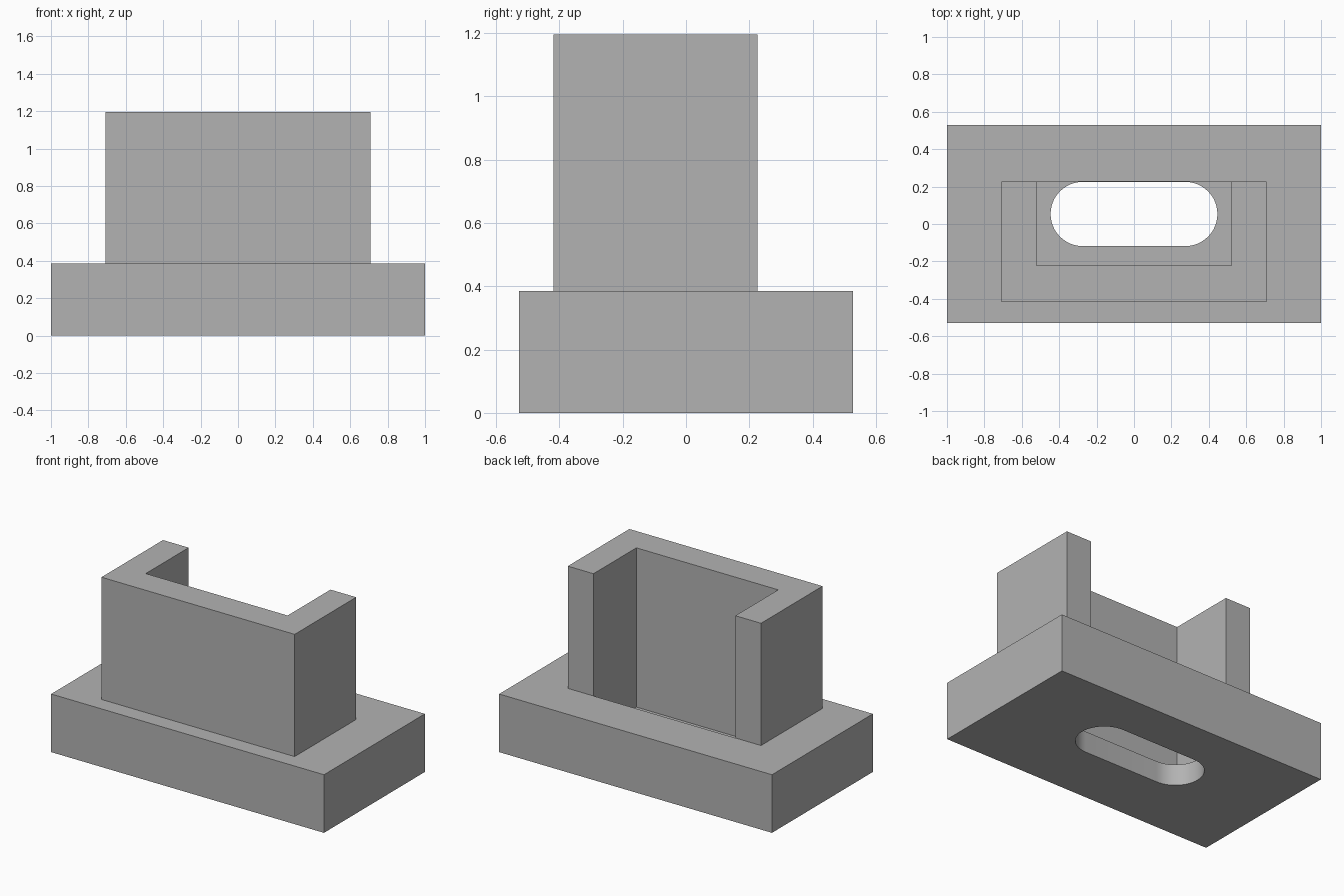
import bpy, bmesh, math

if "Cube" in bpy.data.objects:
    bpy.data.objects.remove(bpy.data.objects["Cube"], do_unlink=True)

# Main dimensions
BASE_X, BASE_Y, BASE_TOP = 1.0, 0.528, 0.385
WALL_X, WALL_FRONT, WALL_TOP = 0.708, -0.418, 1.195
CAVITY_X, CAVITY_FRONT, BACK = 0.52, -0.223, 0.226
FLOOR = 0.14
SLOT_X, SLOT_FRONT, SLOT_BACK = 0.446, -0.118, 0.225

grey = bpy.data.materials.new("plain grey")
grey.use_nodes = True
colour = (0.45, 0.45, 0.45, 1)
grey.diffuse_color = colour
grey.node_tree.nodes["Principled BSDF"].inputs["Base Color"].default_value = colour


def prism(name, outline, bottom, top):
    """Extrude a flat outline upward into a solid."""
    bm = bmesh.new()
    face = bm.faces.new([bm.verts.new((x, y, bottom)) for x, y in outline])
    up = bmesh.ops.extrude_face_region(bm, geom=[face])["geom"]
    bmesh.ops.translate(bm, vec=(0, 0, top - bottom),
                        verts=[v for v in up if isinstance(v, bmesh.types.BMVert)])
    bmesh.ops.recalc_face_normals(bm, faces=bm.faces)
    mesh = bpy.data.meshes.new(name)
    bm.to_mesh(mesh)
    bm.free()
    mesh.materials.append(grey)
    obj = bpy.data.objects.new(name, mesh)
    bpy.context.collection.objects.link(obj)
    return obj


def rectangle(x, front, back):
    return [(-x, front), (x, front), (x, back), (-x, back)]


def cut(target, cutter):
    """Subtract a cutter, apply the result and drop the cutter."""
    mod = target.modifiers.new("cut", "BOOLEAN")
    mod.operation, mod.solver, mod.object = "DIFFERENCE", "EXACT", cutter
    bpy.context.view_layer.objects.active = target
    bpy.ops.object.modifier_apply(modifier=mod.name)
    bpy.data.objects.remove(cutter, do_unlink=True)


# Base block with a sunken cavity
base = prism("base", rectangle(BASE_X, -BASE_Y, BASE_Y), 0, BASE_TOP)
cut(base, prism("cavity_cutter", rectangle(CAVITY_X, CAVITY_FRONT, BACK), FLOOR, 1))

# Round-ended slot through the cavity floor
radius = (SLOT_BACK - SLOT_FRONT) / 2
middle = (SLOT_BACK + SLOT_FRONT) / 2
steps = 24
slot = []
for side in (1, -1):
    for i in range(steps + 1):
        a = math.pi * (i / steps - 0.5)
        slot.append((side * (SLOT_X - radius + radius * math.cos(a)),
                     middle + side * radius * math.sin(a)))
cut(base, prism("slot_cutter", slot, -0.1, FLOOR + 0.1))

# U-shaped wall, open at the back
half = [(WALL_X, WALL_FRONT), (WALL_X, BACK), (CAVITY_X, BACK), (CAVITY_X, CAVITY_FRONT)]
wall = prism("wall", half + [(-x, y) for x, y in reversed(half)], BASE_TOP, WALL_TOP)

# Smooth slot ends, crisp corners
for obj in (base, wall):
    bpy.ops.object.select_all(action="DESELECT")
    obj.select_set(True)
    bpy.context.view_layer.objects.active = obj
    bpy.ops.object.shade_smooth_by_angle(angle=math.radians(30))
